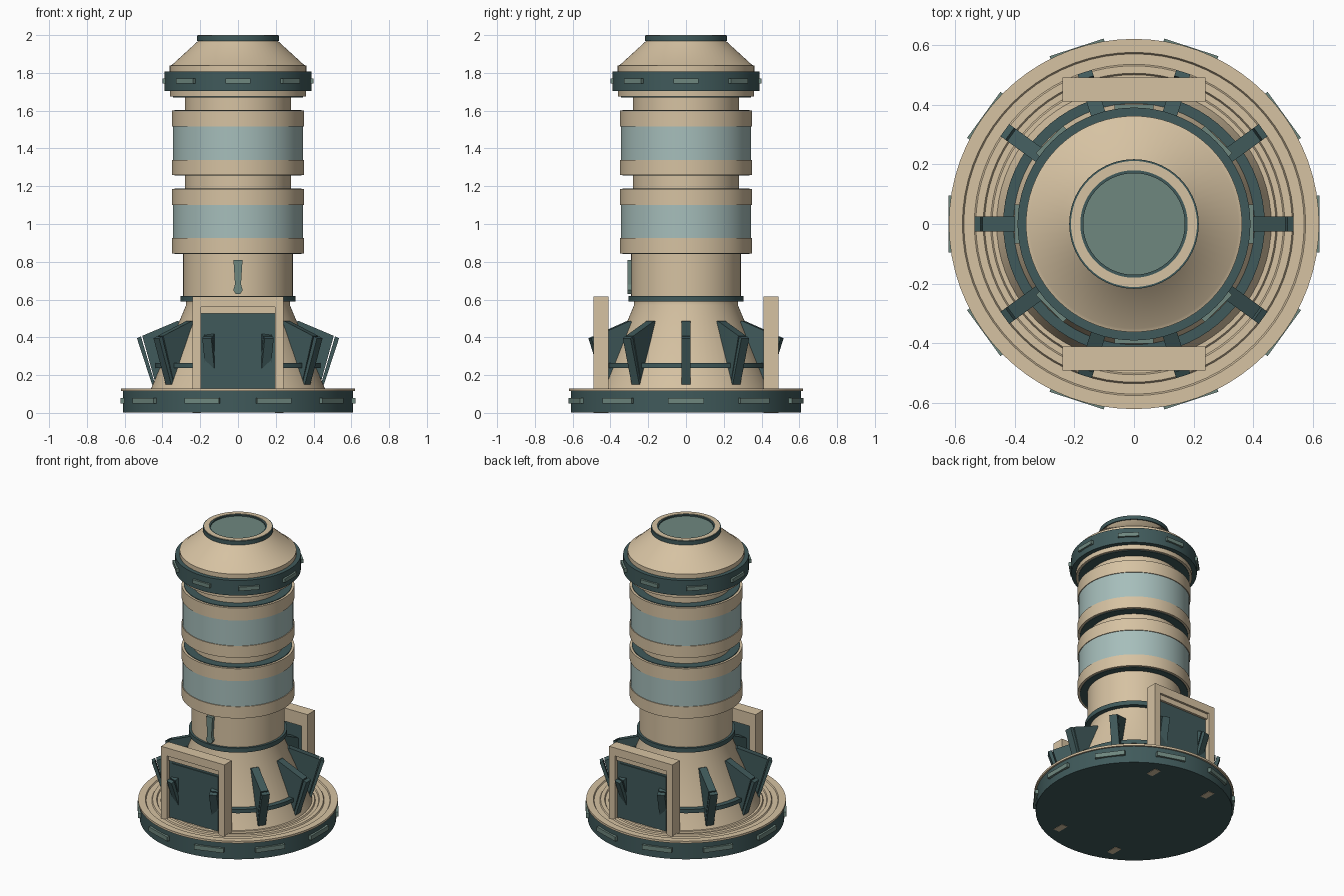
import bpy, bmesh, math
from mathutils import Matrix

if "Cube" in bpy.data.objects:
    bpy.data.objects.remove(bpy.data.objects["Cube"])


def material(name, r, g, b):
    m = bpy.data.materials.new(name)
    lin = [((c / 255 + 0.055) / 1.055) ** 2.4 for c in (r, g, b)]
    m.diffuse_color = (*lin, 1)
    m.use_nodes = True
    m.node_tree.nodes["Principled BSDF"].inputs["Base Color"].default_value = m.diffuse_color
    return m


TAN = material("sand tan", 214, 194, 162)
DARK = material("dark teal", 64, 90, 91)
GLASS = material("pale glass", 166, 190, 187)
PLATE = material("grey teal", 110, 135, 127)


def finish(name, bm, mat, smooth=False):
    bmesh.ops.recalc_face_normals(bm, faces=bm.faces)
    me = bpy.data.meshes.new(name)
    bm.to_mesh(me)
    bm.free()
    me.materials.append(mat)
    ob = bpy.data.objects.new(name, me)
    bpy.context.collection.objects.link(ob)
    if smooth:
        bpy.ops.object.select_all(action='DESELECT')
        ob.select_set(True)
        bpy.context.view_layer.objects.active = ob
        bpy.ops.object.shade_smooth_by_angle(angle=math.radians(30))
    return ob


def lathe(name, mat, profile, closed=False, steps=72):
    """Turn (radius, height) points about the z axis."""
    bm = bmesh.new()
    vs = [bm.verts.new((r, 0, z)) for r, z in profile]
    pairs = list(zip(vs, vs[1:])) + ([(vs[-1], vs[0])] if closed else [])
    es = [bm.edges.new(p) for p in pairs]
    bmesh.ops.spin(bm, geom=vs + es, cent=(0, 0, 0), axis=(0, 0, 1),
                   angle=2 * math.pi, steps=steps)
    bmesh.ops.remove_doubles(bm, verts=bm.verts, dist=1e-5)
    return finish(name, bm, mat, True)


def drum(name, mat, r, z0, z1):
    return lathe(name, mat, [(0, z0), (r, z0), (r, z1), (0, z1)])


def ring(name, mat, r0, r1, z0, z1):
    return lathe(name, mat, [(r0, z0), (r1, z0), (r1, z1), (r0, z1)], True)


def box(name, mat, x, y, z, turn=0):
    """Box from (low, high) ranges, turned about the z axis."""
    bm = bmesh.new()
    bmesh.ops.create_cube(bm, size=1)
    for v in bm.verts:
        v.co = [(lo + hi) / 2 + c * (hi - lo) for c, (lo, hi) in zip(v.co, (x, y, z))]
    bm.transform(Matrix.Rotation(turn, 4, 'Z'))
    return finish(name, bm, mat)


def slab(name, mat, outline, width, turn=0):
    """Extrude a (radius, height) outline sideways, turned about the z axis."""
    bm = bmesh.new()
    f = bm.faces.new([bm.verts.new((r, -width / 2, z)) for r, z in outline])
    out = bmesh.ops.extrude_face_region(bm, geom=[f])
    for v in out["geom"]:
        if isinstance(v, bmesh.types.BMVert):
            v.co.y += width
    bm.transform(Matrix.Rotation(turn, 4, 'Z'))
    return finish(name, bm, mat)


# Base: dark drum, tan grooved deck
drum("base_drum", DARK, 0.61, 0.002, 0.116)
lathe("base_deck", TAN, [
    (0, 0.116), (0.62, 0.116), (0.62, 0.13), (0.575, 0.13), (0.57, 0.122),
    (0.535, 0.122), (0.53, 0.13), (0.505, 0.13), (0.50, 0.122), (0.48, 0.122),
    (0.475, 0.13), (0, 0.13)])
for i in range(10):
    box("base_plate", PLATE, (0.58, 0.622), (-0.095, 0.095), (0.05, 0.08),
        i * math.tau / 10)

# Flared skirt with its two dark hoops
lathe("skirt", TAN, [(0, 0.13), (0.46, 0.13), (0.275, 0.57), (0.275, 0.59), (0, 0.59)])
ring("lower_hoop", DARK, 0.38, 0.438, 0.237, 0.263)
drum("upper_hoop", DARK, 0.305, 0.59, 0.62)

# Ten wedge fins, each with a separate outer strip
for i in range(10):
    a = i * math.tau / 10
    slab("fin", DARK, [(0.40, 0.15), (0.435, 0.15), (0.507, 0.408), (0.32, 0.487),
                       (0.28, 0.47)], 0.05, a)
    slab("fin_strip", DARK, [(0.44, 0.155), (0.455, 0.15), (0.535, 0.395),
                             (0.514, 0.405)], 0.05, a)

# Front and back doorways
for turn in (0, math.pi):
    for s in (-1, 1):
        box("door_jamb", TAN, sorted((s * 0.24, s * 0.195)), (-0.49, -0.41), (0, 0.615), turn)
    box("door_lintel", TAN, (-0.195, 0.195), (-0.49, -0.41), (0.56, 0.615), turn)
    box("door_header", TAN, (-0.195, 0.195), (-0.475, -0.41), (0.525, 0.56), turn)
    box("door_panel", DARK, (-0.195, 0.195), (-0.46, -0.42), (0.13, 0.525), turn)
    box("door_inset", DARK, (-0.175, 0.175), (-0.466, -0.46), (0.14, 0.505), turn)

# Column with the front marker
drum("lower_column", TAN, 0.29, 0.62, 0.85)
marker = slab("front_marker", PLATE, [
    (-0.024, 0.81), (0.024, 0.81), (0.016, 0.68), (0.025, 0.65), (0.012, 0.63),
    (-0.012, 0.63), (-0.025, 0.65), (-0.016, 0.68)], 0.03)
marker.location = (0, -0.295, 0)
drum("neck", TAN, 0.28, 1.17, 1.70)

# Two glazed sections with tan collars and dark end faces
for z in (0.845, 1.26):
    ring("lower_collar", TAN, 0.25, 0.35, z, z + 0.08)
    ring("window_band", GLASS, 0.25, 0.345, z + 0.08, z + 0.255)
    ring("upper_collar", TAN, 0.25, 0.35, z + 0.255, z + 0.34)
    ring("collar_floor", DARK, 0.25, 0.335, z - 0.004, z)
    ring("collar_cap", DARK, 0.25, 0.335, z + 0.34, z + 0.344)

# Head: rims, dark band with plates, sloping roof
ring("head_floor", DARK, 0.25, 0.345, 1.671, 1.675)
drum("head_lower_rim", TAN, 0.36, 1.675, 1.705)
drum("head_band", DARK, 0.39, 1.705, 1.808)
for i in range(8):
    box("head_plate", PLATE, (0.37, 0.401), (-0.065, 0.065), (1.743, 1.769),
        i * math.tau / 8)
lathe("roof", TAN, [(0, 1.808), (0.362, 1.808), (0.362, 1.838), (0.35, 1.842),
                    (0.21, 1.97), (0, 1.97)])

# Top opening
ring("top_hoop", DARK, 0.17, 0.217, 1.97, 1.997)
ring("top_rim", TAN, 0.18, 0.211, 1.98, 2.0)
drum("top_lens", PLATE, 0.179, 1.96, 1.988)
